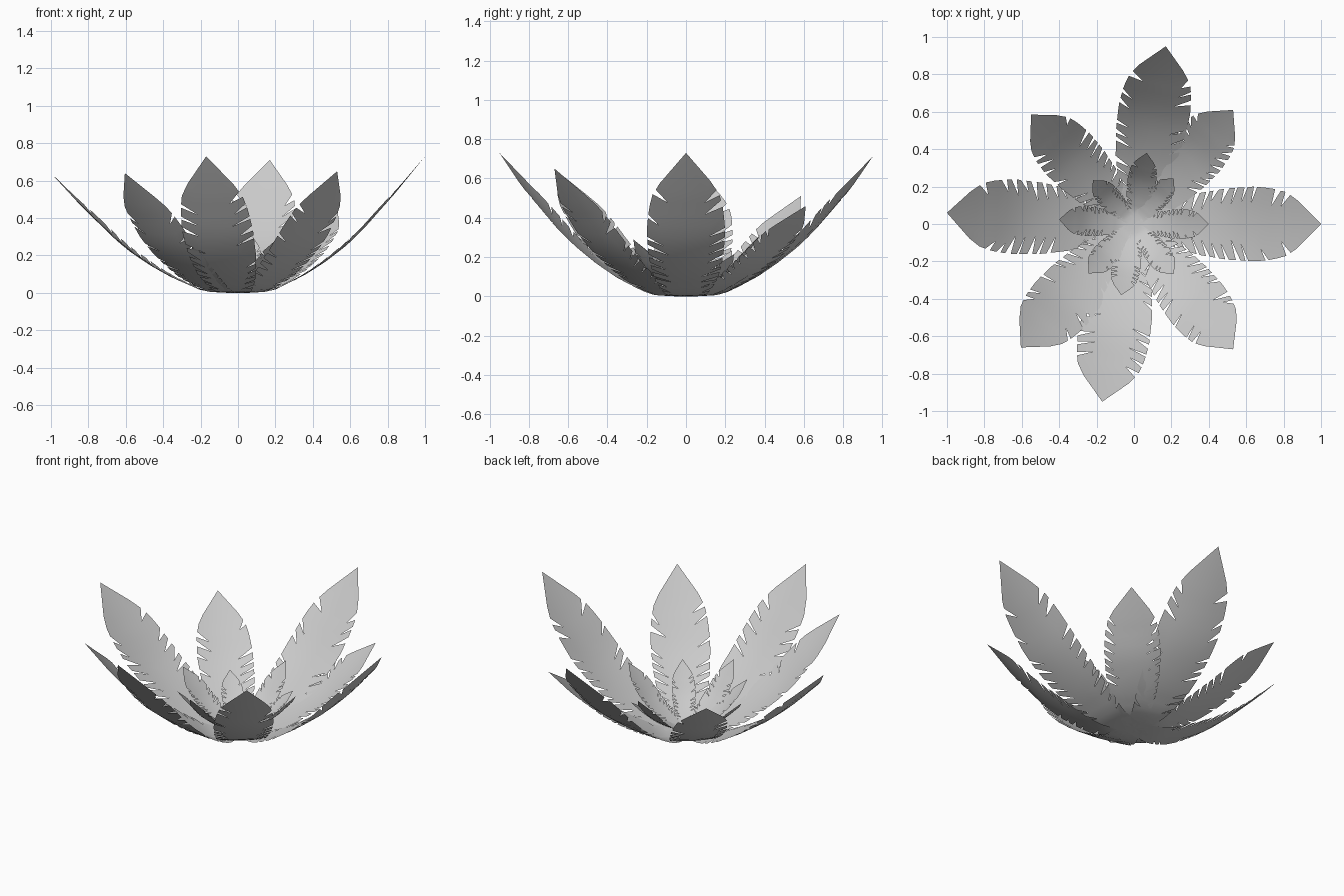
import bpy, math, random

if "Cube" in bpy.data.objects:
    bpy.data.objects.remove(bpy.data.objects["Cube"])

# leaf tips: x, y, z (counter-clockwise from the right)
TIPS = [(1.0, 0.0, .73), (.53, .61, .46), (.17, .95, .71), (-.55, .585, .51),
        (-1.0, .06, .64), (-.605, -.66, .64), (-.17, -.95, .73), (.53, -.67, .65)]
RISE = [(0, 0), (.13, .004), (.19, .018), (.35, .125), (.46, .22), (.57, .335),
        (.66, .45), (.75, .59), (.85, .745), (1, 1)]
WIDTH = [(0, .06), (.15, .10), (.25, .135), (.35, .165), (.5, .19), (.65, .2),
         (.75, .19), (.82, .17), (.875, .13), (1, 0)]
STATIONS = [0, .07, .14] + [.2 + .0535 * i for i in range(13)]


def lerp(table, s):
    for (a, u), (b, v) in zip(table, table[1:]):
        if s <= b:
            return u + (v - u) * (s - a) / (b - a)
    return table[-1][1]


def leaf(name, tip, seed, scale, lift):
    """Bent leaf blade with slanted triangular slits along both edges."""
    rng = random.Random(seed)
    length, azimuth = math.hypot(tip[0], tip[1]), math.atan2(tip[1], tip[0])
    ca, sa = math.cos(azimuth), math.sin(azimuth)
    verts, faces = [], []

    def add(s, v):
        # s runs along the blade, v is the sideways offset
        cup = .35 * v * v * min(1, s * 2)
        x, y = length * s - cup * .5, length * v
        z = tip[2] * lerp(RISE, s) + cup
        verts.append((scale * (x * ca - y * sa), scale * (x * sa + y * ca), scale * z + lift))
        return len(verts) - 1

    mid = [add(s, 0) for s in STATIONS]
    point = add(1, 0)
    last = len(STATIONS) - 1
    for side in (1, -1):
        inner, before, after = [], [], []
        for i, s in enumerate(STATIONS):
            notch = 3 <= i < last and rng.random() < .8
            depth = rng.uniform(.45, .72) if notch else .6
            gap = rng.uniform(.006, .015) if notch else 0
            shift = .035 + rng.uniform(-.006, .008) if i >= 3 else .03 * i / 3
            inner.append(add(s, side * depth * lerp(WIDTH, s)))
            t0, t1 = s + shift - gap, s + shift + gap
            before.append(add(t0, side * lerp(WIDTH, t0)))
            after.append(add(t1, side * lerp(WIDTH, t1)) if notch else before[-1])
        quads = []
        for i in range(last):
            quads.append((mid[i], mid[i + 1], inner[i + 1], inner[i]))
            quads.append((inner[i], inner[i + 1], before[i + 1], after[i]))
        # pointed end
        quads.append((mid[last], point, inner[last]))
        quads.append((inner[last], point, before[last]))
        faces += [q if side > 0 else q[::-1] for q in quads]
    mesh = bpy.data.meshes.new(name)
    mesh.from_pydata(verts, [], faces)
    mesh.validate()
    mesh.shade_smooth()
    obj = bpy.data.objects.new(name, mesh)
    bpy.context.collection.objects.link(obj)


# large outer ring and small inner ring
for i, tip in enumerate(TIPS):
    leaf(f"outer_leaf_{i + 1}", tip, i + 1, 1, 0)
    leaf(f"inner_leaf_{i + 1}", tip, i + 1, .4, .03)
